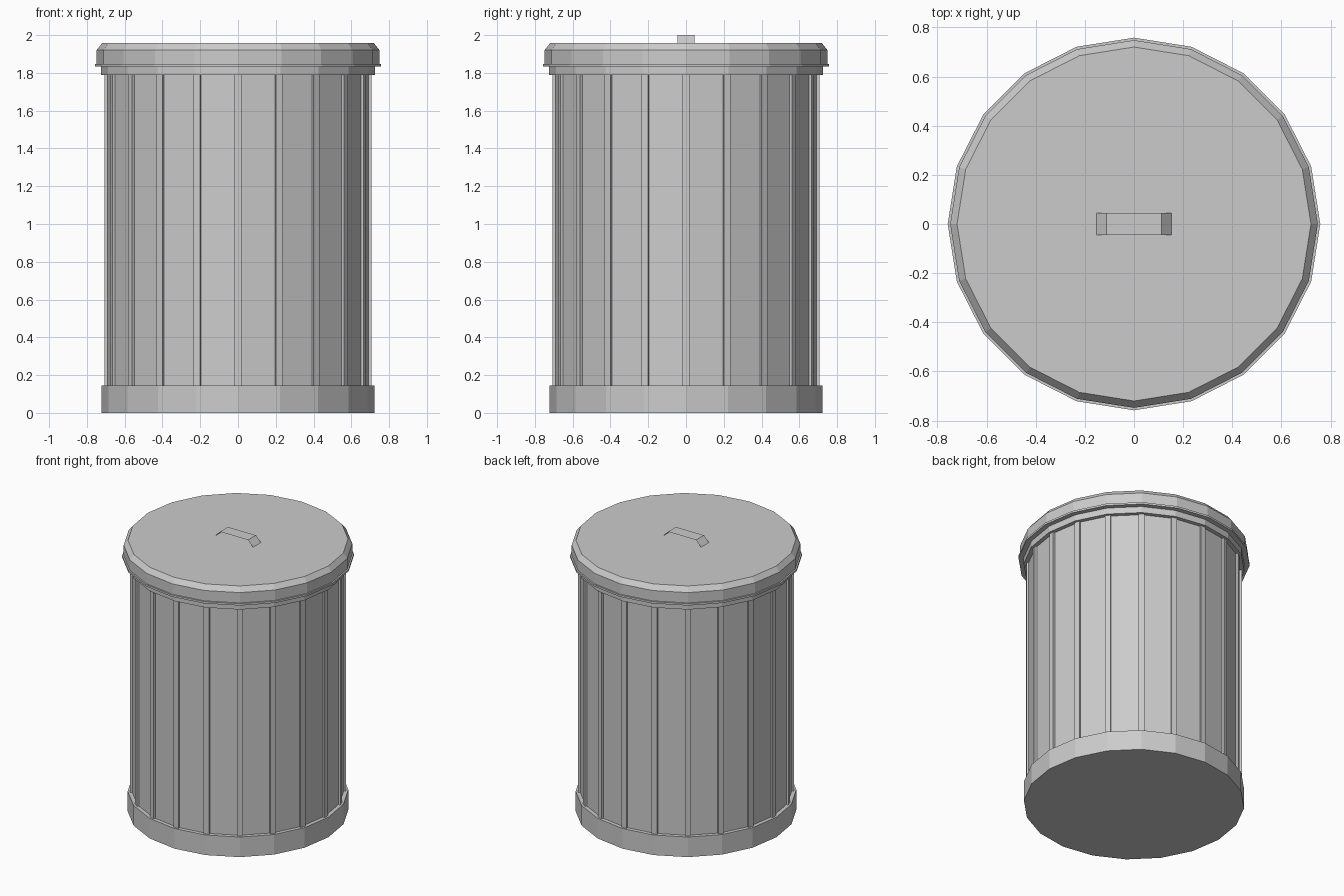
import bpy
from math import sin, cos, pi, tau

if "Cube" in bpy.data.objects:
    bpy.data.objects.remove(bpy.data.objects["Cube"])

SIDES = 20


def make_object(name, verts, faces):
    mesh = bpy.data.meshes.new(name)
    mesh.from_pydata(verts, [], faces)
    mesh.update()
    obj = bpy.data.objects.new(name, mesh)
    bpy.context.collection.objects.link(obj)
    return obj


def loft(name, rings):
    """Skin a list of equal-length closed rings (bottom to top) and cap both ends."""
    n = len(rings[0])
    verts = [v for ring in rings for v in ring]
    faces = [(k * n + i, k * n + (i + 1) % n, (k + 1) * n + (i + 1) % n, (k + 1) * n + i)
             for k in range(len(rings) - 1) for i in range(n)]
    faces.append(tuple(reversed(range(n))))
    faces.append(tuple(range(len(verts) - n, len(verts))))
    return make_object(name, verts, faces)


def circle(r, z):
    return [(r * cos(i * tau / SIDES), r * sin(i * tau / SIDES), z) for i in range(SIDES)]


def ribbed_ring(z, r_panel=0.692, r_rib=0.706, half=0.019):
    """Flat panels with a narrow raised rib at every corner."""
    pts = []
    for i in range(SIDES):
        a = i * tau / SIDES
        for r, t in ((r_panel, -half), (r_rib, -half), (r_rib, half), (r_panel, half)):
            pts.append((r * cos(a) - t * sin(a), r * sin(a) + t * cos(a), z))
    return pts


# Can: base band, ribbed wall, upper band
loft("base_band", [circle(0.722, 0), circle(0.722, 0.145)])
loft("ribbed_wall", [ribbed_ring(0.14), ribbed_ring(1.795)])
loft("upper_band", [circle(0.724, 1.788), circle(0.724, 1.84)])

# Lid: small flange, upright side, chamfer, flat top
lid_profile = [(0.758, 1.833), (0.758, 1.847), (0.748, 1.847), (0.748, 1.922), (0.72, 1.957)]
loft("lid", [circle(r, z) for r, z in lid_profile])

# Handle: bent strip with flat feet on the lid
half_path = [(0.213, 1.9585), (0.152, 1.9585), (0.112, 2.0)]
path = [(-x, z) for x, z in half_path] + half_path[::-1]
verts = [(x, y, z) for x, z in path for y in (-0.045, 0.045)]
faces = [(2 * i, 2 * i + 2, 2 * i + 3, 2 * i + 1) for i in range(len(path) - 1)]
make_object("lid_handle", verts, faces)
